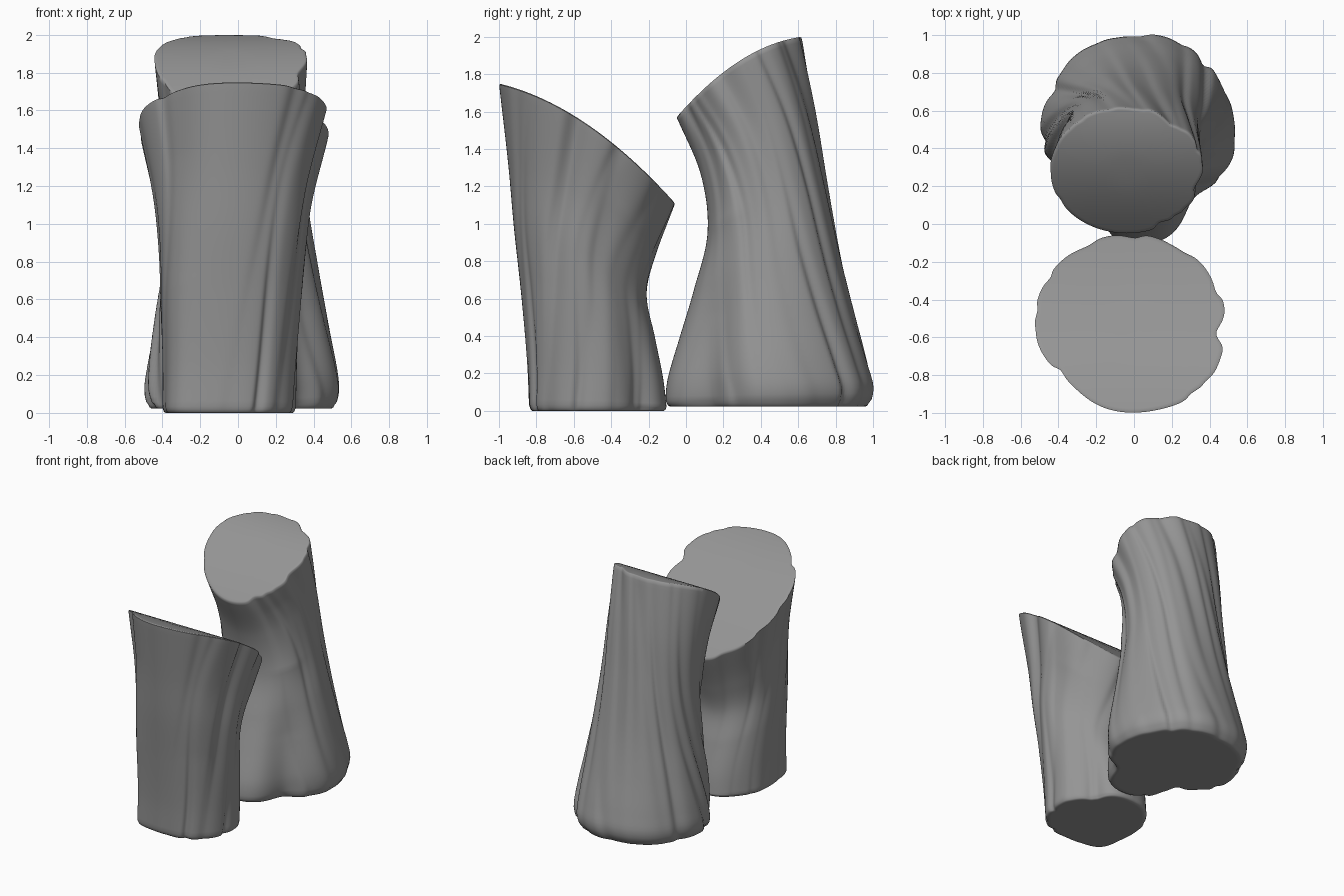
import bpy, bmesh, math, random
from math import sin, cos, pi

if "Cube" in bpy.data.objects:
    bpy.data.objects.remove(bpy.data.objects["Cube"])

stone = bpy.data.materials.new("plain_grey")
stone.diffuse_color = (0.3, 0.3, 0.3, 1)
stone.use_nodes = True
stone.node_tree.nodes["Principled BSDF"].inputs["Base Color"].default_value = stone.diffuse_color

SEG, LEV = 224, 60


def sample(keys, t):
    """Smooth interpolation of (t, ymin, ymax, xmin, xmax) keys."""
    n = len(keys)
    i = max(k for k in range(n - 1) if keys[k][0] <= t + 1e-9)
    a, b = keys[i], keys[i + 1]
    h = b[0] - a[0]
    s = (t - a[0]) / h

    def slope(k, c):
        p, q = keys[max(k - 1, 0)], keys[min(k + 1, n - 1)]
        return (q[c] - p[c]) / (q[0] - p[0])
    return [a[c] * (1 + 2 * s) * (1 - s) ** 2 + b[c] * s * s * (3 - 2 * s)
            + h * (s * (1 - s) ** 2 * slope(i, c) - s * s * (1 - s) * slope(i + 1, c))
            for c in range(1, 5)]


def wrap(a):
    return (a + pi) % (2 * pi) - pi


def make_grooves(seed, count, lo, hi, depth, twist):
    """Random twisting creases: angle, width, depth, twist, phase."""
    rnd = random.Random(seed)
    out = []
    for k in range(count):
        ang = math.radians(lo + (hi - lo) * (k + rnd.uniform(0.1, 0.9)) / count)
        out.append((ang, rnd.uniform(0.07, 0.16), depth * rnd.uniform(0.3, 1.0),
                    twist * rnd.uniform(0.75, 1.15), rnd.uniform(0, 2 * pi)))
    return out


def radius_factor(grooves, lobes, a, t):
    total = 1.0
    for ang, w, d, tw, ph in grooves:
        diff = wrap(a - ang - tw * (t - 0.5) - 0.05 * sin(5 * t + ph))
        w2 = w * (0.7 if diff < 0 else 1.4)          # one steep lip, one soft side
        total -= d * (0.6 + 0.4 * sin(4 * t + ph)) * math.exp(-(diff / w2) ** 2)
    for deg, w, amp, t0, reach in lobes:              # broad corners and hollows
        fade = max(0.0, 1 - abs(t - t0) / reach)
        total += amp * fade * math.exp(-(wrap(a - math.radians(deg)) / w) ** 2)
    return total


def stump(name, keys, top, z0, grooves, lobes, power):
    """Twisted trunk between a flat base and a slanted, slightly domed cut."""
    bm = bmesh.new()

    def top_z(y):
        y0, y1, za, zb, bulge = top
        u = (y - y0) / (y1 - y0)
        return za + (zb - za) * u + 4 * bulge * u * (1 - u)

    def point(a, t, scale=1.0):
        ymin, ymax, xmin, xmax = sample(keys, t)
        e = 2 / (power + (2 - power) * t)
        g = radius_factor(grooves, lobes, a, t) * scale
        ca, sa = cos(a), sin(a)
        x = (xmin + xmax) / 2 + (xmax - xmin) / 2 * g * math.copysign(abs(ca) ** e, ca)
        y = (ymin + ymax) / 2 + (ymax - ymin) / 2 * g * math.copysign(abs(sa) ** e, sa)
        return x, y

    # (height parameter, scale, z offset) for base, wall and cut surface
    rows = [(0, s, 0) for s in (0.3, 0.6, 0.9, 0.955)]
    rows += [(0, 0.98, 0.007), (0, 0.993, 0.02)]
    rows += [(0.02 + 0.965 * i / LEV, 1, 0) for i in range(LEV + 1)]
    rows += [(1, 0.997, -0.005)]
    rows += [(1, s, 0) for s in (0.98, 0.95, 0.8, 0.6, 0.4, 0.2)]
    rings = []
    for t, s, dz in rows:
        ring = []
        for k in range(SEG):
            a = 2 * pi * k / SEG
            x, y = point(a, t, s)
            height = top_z(y if t == 1 else point(a, 1)[1])
            ring.append(bm.verts.new((x, y, z0 + (height - z0) * t + dz)))
        rings.append(ring)
    for r0, r1 in zip(rings, rings[1:]):
        for k in range(SEG):
            j = (k + 1) % SEG
            bm.faces.new((r0[k], r0[j], r1[j], r1[k]))
    bm.faces.new(rings[0][::-1])
    bm.faces.new(rings[-1])
    mesh = bpy.data.meshes.new(name)
    bm.to_mesh(mesh)
    bm.free()
    mesh.materials.append(stone)
    ob = bpy.data.objects.new(name, mesh)
    bpy.context.collection.objects.link(ob)
    bpy.context.view_layer.objects.active = ob
    ob.select_set(True)
    bpy.ops.object.shade_smooth_by_angle(angle=math.radians(60))
    ob.select_set(False)


# Front stump: cut slopes down towards the back, base has a front-left corner
stump("front_stump",
      [(0, -0.84, -0.10, -0.40, 0.31), (0.15, -0.85, -0.12, -0.40, 0.32),
       (0.35, -0.88, -0.165, -0.41, 0.34), (0.56, -0.92, -0.21, -0.42, 0.365),
       (0.75, -0.95, -0.16, -0.45, 0.40), (1, -1.0, -0.05, -0.53, 0.49)],
      (-1.0, -0.05, 1.75, 1.10, 0.105), 0.0,
      make_grooves(3, 9, -75, 70, 0.065, 0.65) + make_grooves(5, 5, 95, 215, 0.04, 0.25),
      [(225, 0.35, 0.13, 0, 0.8), (42, 0.42, -0.22, 0, 0.8), (140, 0.4, -0.05, 0, 0.7),
       (225, 0.4, -0.08, 1, 0.6), (315, 0.4, 0.05, 1, 0.6)], 2.3)

# Back stump: wide foot with a narrow front root, leaning, cut slopes to the front
stump("back_stump",
      [(0, -0.11, 0.985, -0.48, 0.52), (0.05, -0.11, 1.01, -0.50, 0.54),
       (0.11, -0.095, 0.985, -0.49, 0.53), (0.25, -0.03, 0.91, -0.45, 0.48),
       (0.4, 0.04, 0.84, -0.41, 0.43), (0.6, 0.115, 0.765, -0.385, 0.375),
       (0.8, 0.08, 0.70, -0.405, 0.36), (1, -0.05, 0.625, -0.445, 0.37)],
      (-0.05, 0.62, 1.57, 2.0, 0.085), 0.022,
      make_grooves(11, 16, -50, 235, 0.075, -0.9),
      [(222, 0.38, -0.34, 0, 0.65), (316, 0.36, -0.24, 0, 0.6),
       (318, 0.35, 0.07, 0.6, 0.3)], 2.1)
